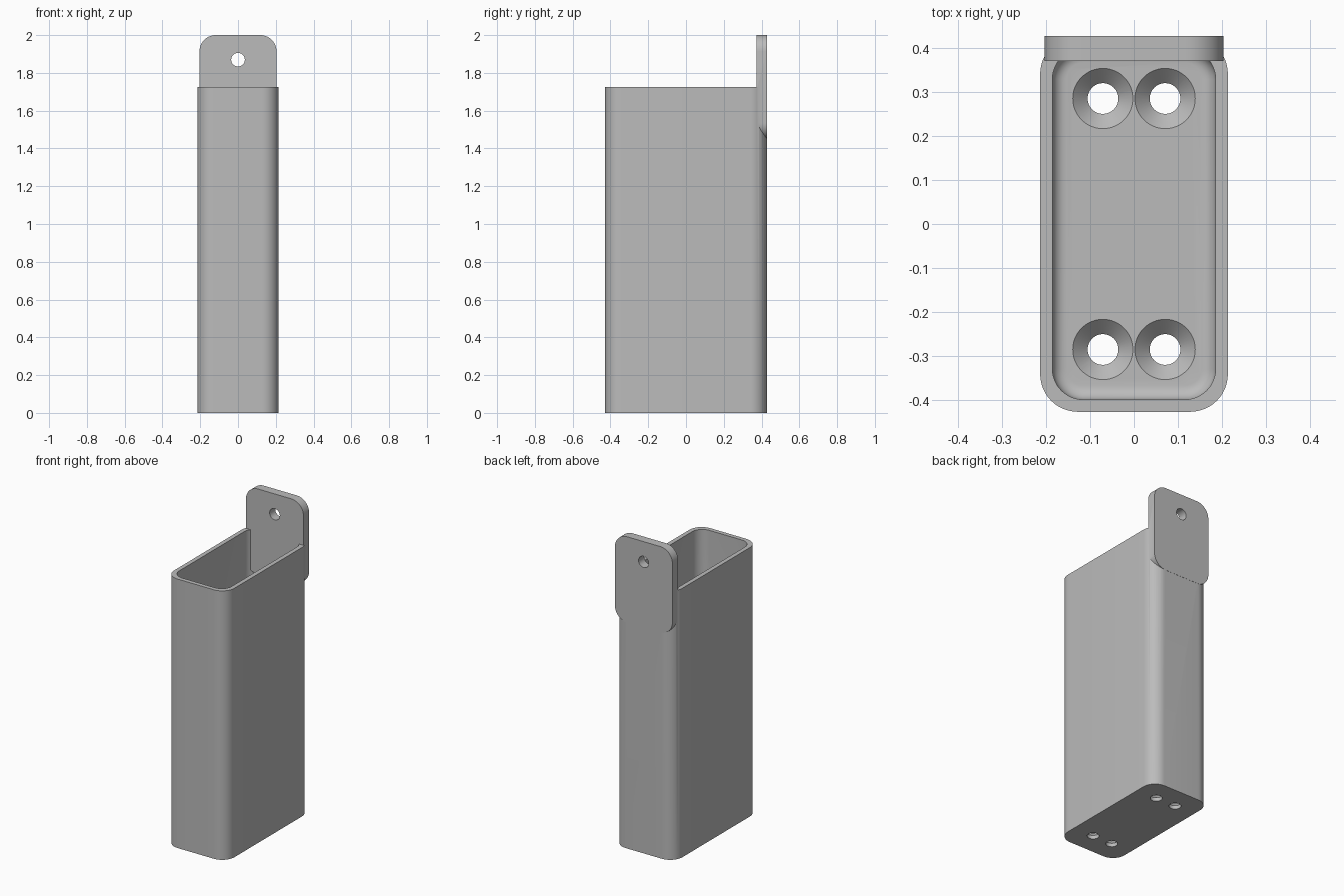
import bpy, bmesh
from math import sin, cos, pi, radians
from mathutils import Matrix, Vector

cube = bpy.data.objects.get("Cube")
if cube:
    bpy.data.objects.remove(cube, do_unlink=True)

grey = bpy.data.materials.new("grey_plastic")
grey.use_nodes = True
COLOUR = (0.5, 0.5, 0.5, 1)
grey.diffuse_color = COLOUR
grey.node_tree.nodes["Principled BSDF"].inputs["Base Color"].default_value = COLOUR

# Main sizes
HALF_W, HALF_D, BOX_H = 0.214, 0.428, 1.725
WALL, FLOOR, CORNER = 0.028, 0.057, 0.086
TAB_LOW, TAB_TOP, TAB_T = 1.45, 2.0, 0.057


def finish(name, bm, matrix):
    bmesh.ops.recalc_face_normals(bm, faces=bm.faces[:])
    bm.transform(matrix)
    mesh = bpy.data.meshes.new(name)
    bm.to_mesh(mesh)
    bm.free()
    mesh.materials.append(grey)
    ob = bpy.data.objects.new(name, mesh)
    bpy.context.collection.objects.link(ob)
    return ob


def rounded_prism(name, half_x, half_y, height, radius, matrix, fillet=0, steps=12):
    """Rounded rectangle raised along z, with an optional fillet at its base."""
    bm = bmesh.new()
    ring = []
    for quarter, (sx, sy) in enumerate([(1, 1), (-1, 1), (-1, -1), (1, -1)]):
        for i in range(steps + 1):
            a = (quarter + i / steps) * pi / 2
            ring.append(bm.verts.new((sx * (half_x - radius) + radius * cos(a),
                                      sy * (half_y - radius) + radius * sin(a), 0)))
    base = bm.faces.new(ring)
    new = bmesh.ops.extrude_face_region(bm, geom=[base], use_keep_orig=True)
    bmesh.ops.translate(bm, vec=(0, 0, height),
                        verts=[g for g in new["geom"] if isinstance(g, bmesh.types.BMVert)])
    if fillet:
        rim = [e for e in bm.edges if all(v.co.z < 1e-6 for v in e.verts)]
        bmesh.ops.bevel(bm, geom=rim, offset=fillet, segments=6, profile=0.5, affect='EDGES')
    return finish(name, bm, matrix)


def cone(name, r_low, r_high, depth, matrix):
    bm = bmesh.new()
    bmesh.ops.create_cone(bm, cap_ends=True, segments=48, radius1=r_low,
                          radius2=r_high, depth=depth)
    return finish(name, bm, matrix)


def combine(target, other, operation):
    mod = target.modifiers.new(operation.lower(), 'BOOLEAN')
    mod.operation, mod.object, mod.solver = operation, other, 'EXACT'
    bpy.context.view_layer.objects.active = target
    bpy.ops.object.modifier_apply(modifier=mod.name)
    bpy.data.objects.remove(other, do_unlink=True)


# Open box with a filleted floor
holder = rounded_prism("holder_body", HALF_W, HALF_D, BOX_H, CORNER, Matrix())
cavity = rounded_prism("cavity_cutter", HALF_W - WALL, HALF_D - WALL, BOX_H, CORNER - WALL + 0.012,
                       Matrix.Translation((0, 0, FLOOR)), fillet=0.032)
combine(holder, cavity, 'DIFFERENCE')

# Countersunk screw holes in the floor
SINK = 0.034
for x in (-0.071, 0.071):
    for y in (-0.286, 0.286):
        combine(holder, cone("hole_cutter", 0.035, 0.035, 0.2,
                             Matrix.Translation((x, y, 0))), 'DIFFERENCE')
        combine(holder, cone("sink_cutter", 0.035, 0.069, SINK,
                             Matrix.Translation((x, y, FLOOR - SINK / 2 + 0.0003))), 'DIFFERENCE')

# Hanging tab at the back, with its own hole
upright = Matrix.Rotation(radians(90), 4, 'X')
tab = rounded_prism("hanging_tab", 0.204, (TAB_TOP - TAB_LOW) / 2, TAB_T, CORNER,
                    Matrix.Translation((0, HALF_D + 0.001, (TAB_TOP + TAB_LOW) / 2)) @ upright)
combine(tab, cone("tab_hole_cutter", 0.036, 0.036, 0.3,
                  Matrix.Translation((0, HALF_D, 1.87)) @ upright), 'DIFFERENCE')
combine(holder, tab, 'UNION')

# Smooth rounded corners, sharp edges elsewhere
bpy.ops.object.select_all(action='DESELECT')
holder.select_set(True)
bpy.context.view_layer.objects.active = holder
bpy.ops.object.shade_smooth_by_angle(angle=radians(30))
